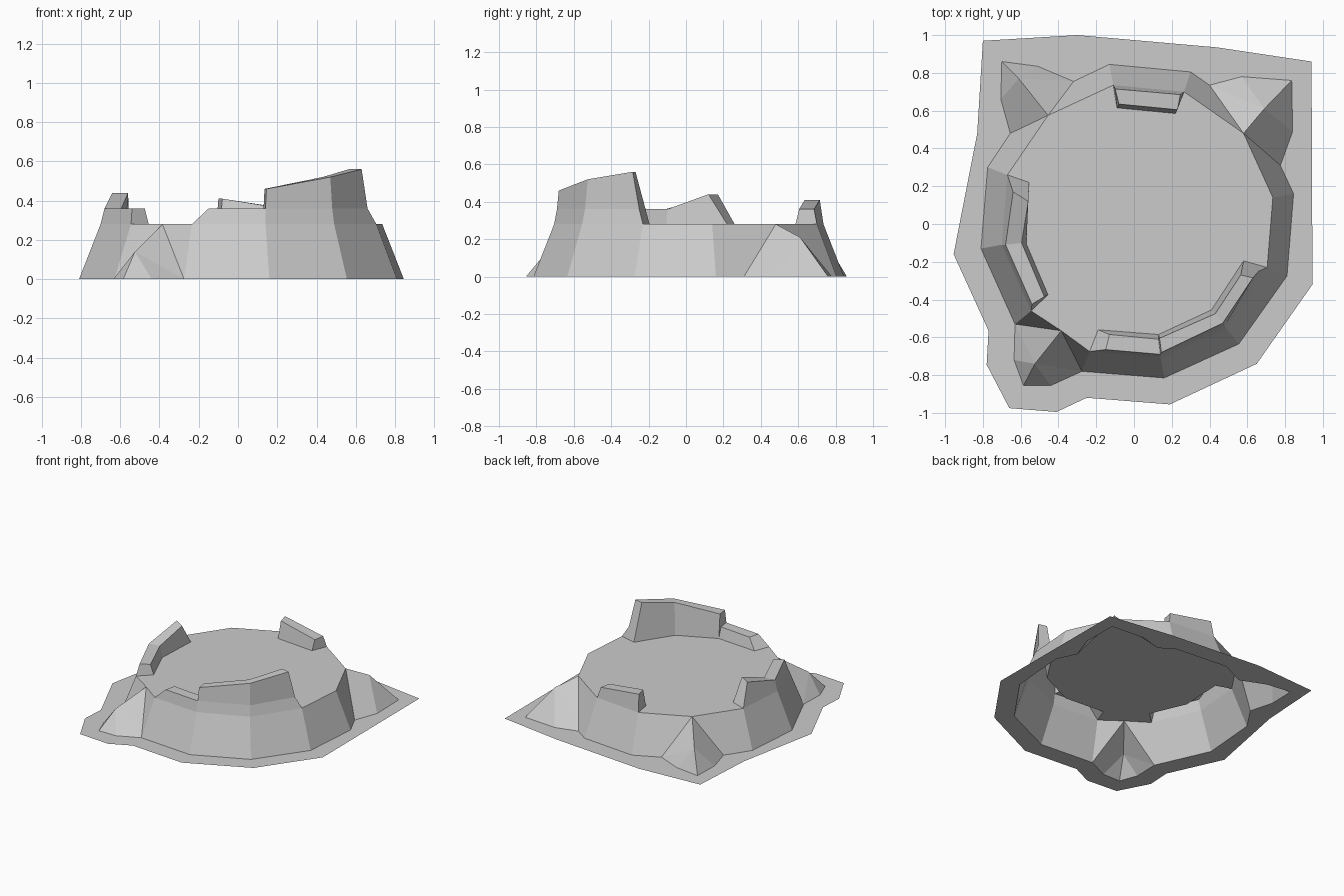
import bpy
import bmesh

cube = bpy.data.objects.get("Cube")
if cube:
    bpy.data.objects.remove(cube, do_unlink=True)

DECK = .28   # height of the flat summit

# One plain stone colour
stone = bpy.data.materials.new("stone_grey")
stone.use_nodes = True
STONE_COLOUR = (.6, .6, .6, 1)
stone.diffuse_color = STONE_COLOUR
stone.node_tree.nodes["Principled BSDF"].inputs["Base Color"].default_value = STONE_COLOUR


def at(points, height):
    """Lift flat points to a height."""
    return [(x, y, height) for x, y in points]


def finish(name, bm):
    bmesh.ops.remove_doubles(bm, verts=bm.verts, dist=.0005)
    mesh = bpy.data.meshes.new(name)
    bm.to_mesh(mesh)
    bm.free()
    mesh.materials.append(stone)
    obj = bpy.data.objects.new(name, mesh)
    bpy.context.collection.objects.link(obj)
    return obj


def build(name, polygons):
    """Make a flat shaded object from polygons given as point lists."""
    bm = bmesh.new()
    for polygon in polygons:
        corners = list(dict.fromkeys(polygon))
        if len(corners) > 2:
            bm.faces.new([bm.verts.new(p) for p in corners])
    return finish(name, bm)


def strips(rows):
    """Quads joining each row of points to the next one."""
    faces = []
    for a, b in zip(rows, rows[1:]):
        for j in range(len(a) - 1):
            faces.append([a[j], b[j], b[j + 1], a[j + 1]])
    return faces


def section(foot, mid, crest_out, crest_in, inner_foot, height):
    """Cross-section of a parapet, from the outer foot to the inner foot."""
    if mid is None:
        mid_point = (*crest_out, height)
    else:
        mid_point = (*mid, .36)
    return [(*foot, DECK), mid_point, (*crest_out, height),
            (*crest_in, height), (*inner_foot, DECK)]


def parapet(name, sections):
    faces = strips(sections)
    faces += [sections[0], sections[-1][::-1]]
    build(name, faces)


def border(sections):
    """Summit outline where it runs around the inside of a parapet."""
    return [sections[0][0]] + [s[-1] for s in sections] + [sections[-1][0]]


# Parapets, all running counterclockwise seen from above
back = [
    section((.265, .70), None, (.245, .685), (.23, .605), (.22, .585), .36),
    section((-.11, .735), None, (-.10, .715), (-.08, .635), (-.09, .615), .41),
]
right = [
    section((-.67, .26), None, (-.64, .17), (-.56, .12), (-.555, .22), .44),
    section((-.70, -.11), None, (-.68, -.11), (-.595, -.10), (-.57, -.105), .36),
    section((-.545, -.46), None, (-.54, -.425), (-.475, -.385), (-.455, -.375), .36),
]
front = [
    section((-.235, -.675), None, (-.15, -.665), (-.13, -.585), (-.19, -.56), .36),
    section((.14, -.705), None, (.14, -.69), (.13, -.61), (.13, -.585), .36),
    section((.14, -.705), (.14, -.69), (.145, -.68), (.135, -.605), (.13, -.585), .46),
    section((.49, -.555), (.48, -.54), (.47, -.525), (.43, -.475), (.41, -.455), .52),
    section((.705, -.23), (.66, -.25), (.63, -.285), (.565, -.27), (.58, -.195), .56),
]
parapet("back_parapet", back)
parapet("right_parapet", right)
parapet("front_parapet", front)

# Tips where the corner spurs meet the summit
tip_back_left = (.58, .48, DECK)
tip_back_right = (-.455, .575, DECK)
tip_front_right = (-.385, -.565, DECK)
side_corner = (.735, .14, DECK)

# Flat summit, cut around the parapets
summit = [tip_back_left, *border(back), tip_back_right, *border(right),
          tip_front_right, *border(front), side_corner]
build("summit", [list(dict.fromkeys(summit))])

# Feet of the corner spurs
feet_back_left = at([(.775, .31), (.84, .49), (.835, .76), (.57, .78), (.40, .735)], 0)
feet_back_right = at([(-.32, .755), (-.51, .835), (-.70, .86), (-.705, .66), (-.655, .48)], 0)
feet_front_right = at([(-.63, -.53), (-.635, -.72), (-.585, -.855), (-.44, -.855), (-.275, -.78)], 0)


def spur(name, feet, tip, shoulder):
    """Ridge running from a summit tip down to a corner, over a shoulder."""
    a, b, c, d, e = feet
    build(name, [[a, b, shoulder], [a, shoulder, tip], [b, c, shoulder],
                 [c, d, shoulder], [d, e, shoulder], [e, tip, shoulder]])


spur("back_left_spur", feet_back_left, tip_back_left, (.69, .61, .21))
spur("back_right_spur", feet_back_right, tip_back_right, (-.61, .77, .15))
spur("front_right_spur", feet_front_right, tip_front_right, (-.525, -.74, .14))

# Sloping sides between the spurs
feet_back = at([(.30, .805), (-.13, .845)], 0)
feet_right = at([(-.775, .30), (-.81, -.13)], 0)
feet_front = at([(.16, -.815), (.555, -.635), (.81, -.275), (.845, .16)], 0)


def slope(name, feet, tops):
    build(name, strips([list(pair) for pair in zip(feet, tops)]))


slope("back_slope",
      [feet_back_left[-1], *feet_back, feet_back_right[0]],
      [tip_back_left, back[0][0], back[1][0], tip_back_right])
slope("right_slope",
      [feet_back_right[-1], *feet_right, feet_front_right[0], feet_front_right[0]],
      [tip_back_right, *[s[0] for s in right], tip_front_right])
slope("front_slope",
      [feet_front_right[-1], feet_front_right[-1], *feet_front, feet_back_left[0]],
      [tip_front_right, front[0][0], front[1][0], front[3][0], front[4][0],
       side_corner, tip_back_left])

# Flat ground skirt with an opening under the hill
outer = at([(.94, .86), (.44, .935), (-.30, 1), (-.80, .97), (-.83, .48),
            (-.955, -.16), (-.77, -.565), (-.78, -.745), (-.66, -.975),
            (-.41, -.995), (-.25, -.92), (.19, -.955), (.65, -.74), (.945, -.32)], 0)
inner = [*feet_back_left, *feet_back, *feet_back_right, *feet_right,
         *feet_front_right, *feet_front]
bm = bmesh.new()
edges = []
for loop in (outer, inner):
    verts = [bm.verts.new(p) for p in loop]
    edges += [bm.edges.new((v, verts[i - 1])) for i, v in enumerate(verts)]
bmesh.ops.triangle_fill(bm, edges=edges, use_beauty=True, normal=(0, 0, 1))
for face in bm.faces:
    face.normal_update()
    if face.normal.z < 0:
        face.normal_flip()
finish("ground_skirt", bm)
